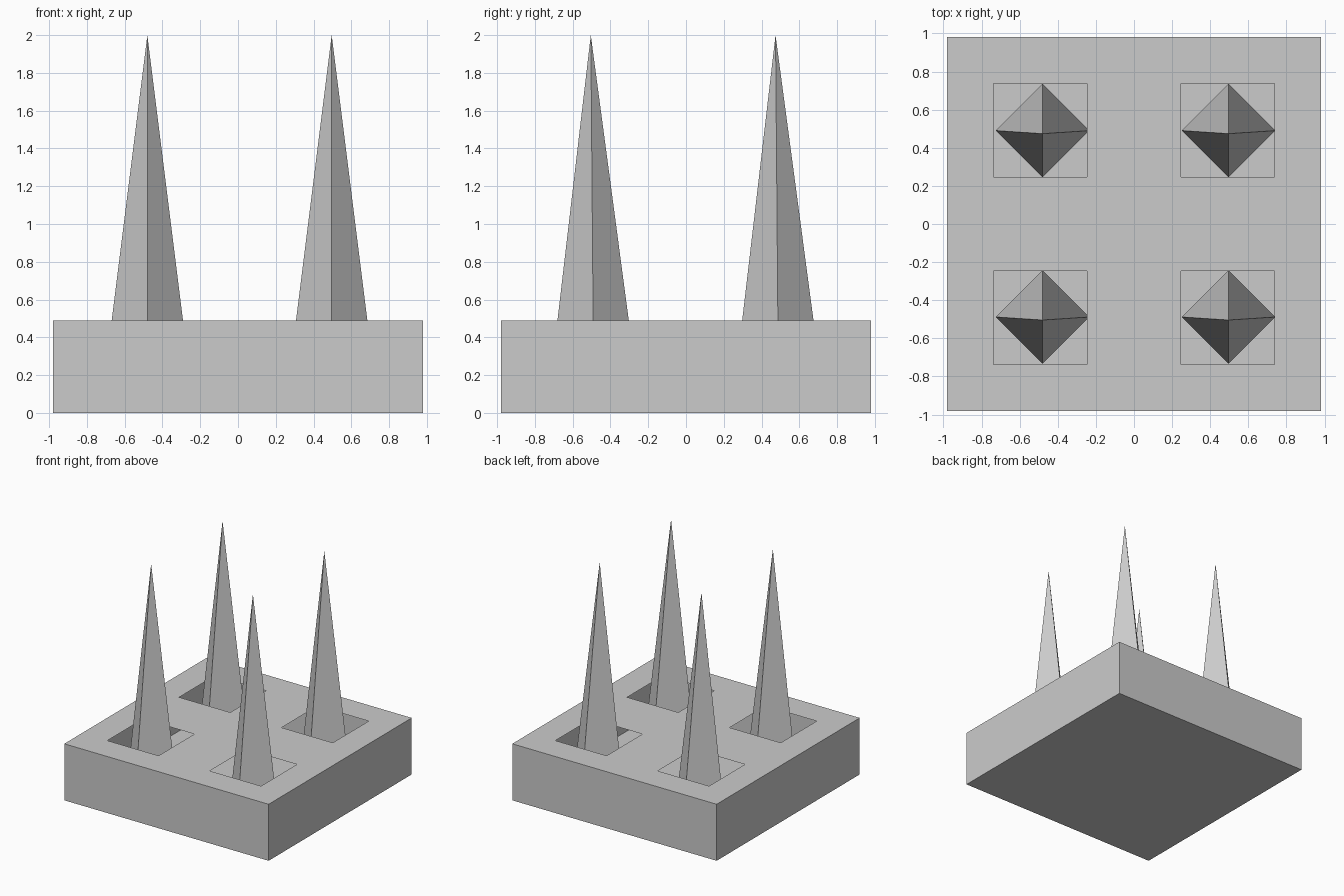
import bpy, bmesh

if "Cube" in bpy.data.objects:
    bpy.data.objects.remove(bpy.data.objects["Cube"])

HALF, HEIGHT = 0.98, 0.49
CUTS = [-HALF, -0.737, -0.246, 0.246, 0.737, HALF]


def finish(bm, name):
    bmesh.ops.remove_doubles(bm, verts=bm.verts, dist=1e-5)
    mesh = bpy.data.meshes.new(name)
    bm.to_mesh(mesh)
    bm.free()
    obj = bpy.data.objects.new(name, mesh)
    bpy.context.collection.objects.link(obj)
    return obj


# Hollow thin-walled base: box without its top
bm = bmesh.new()
bmesh.ops.create_cube(bm, size=1)
for v in bm.verts:
    v.co = (v.co.x * 2 * HALF, v.co.y * 2 * HALF, (v.co.z + 0.5) * HEIGHT)
bm.normal_update()
top = [f for f in bm.faces if f.normal.z > 0.5]
bmesh.ops.delete(bm, geom=top, context='FACES_ONLY')
finish(bm, "hollow_base")

# Top plate with four square openings
bm = bmesh.new()
for i in range(5):
    for j in range(5):
        if i in (1, 3) and j in (1, 3):
            continue
        x0, x1, y0, y1 = CUTS[i], CUTS[i + 1], CUTS[j], CUTS[j + 1]
        corners = [(x0, y0), (x1, y0), (x1, y1), (x0, y1)]
        bm.faces.new([bm.verts.new((x, y, HEIGHT)) for x, y in corners])
finish(bm, "top_plate")


# Four-sided spikes rising from inside the base, tips slightly off centre
def spike(name, x, y, r=0.245, z=0.04):
    bm = bmesh.new()
    ring = [bm.verts.new((x + dx * r, y + dy * r, z))
            for dx, dy in ((1, 0), (0, 1), (-1, 0), (0, -1))]
    tip = bm.verts.new((x, y - 0.016, 2.0))
    bm.faces.new(ring[::-1])
    for k in range(4):
        bm.faces.new((ring[k], ring[(k + 1) % 4], tip))
    finish(bm, name)


for side, x in (("left", -0.48), ("right", 0.496)):
    for end, y in (("front", -0.488), ("back", 0.49)):
        spike(f"spike_{end}_{side}", x, y)
